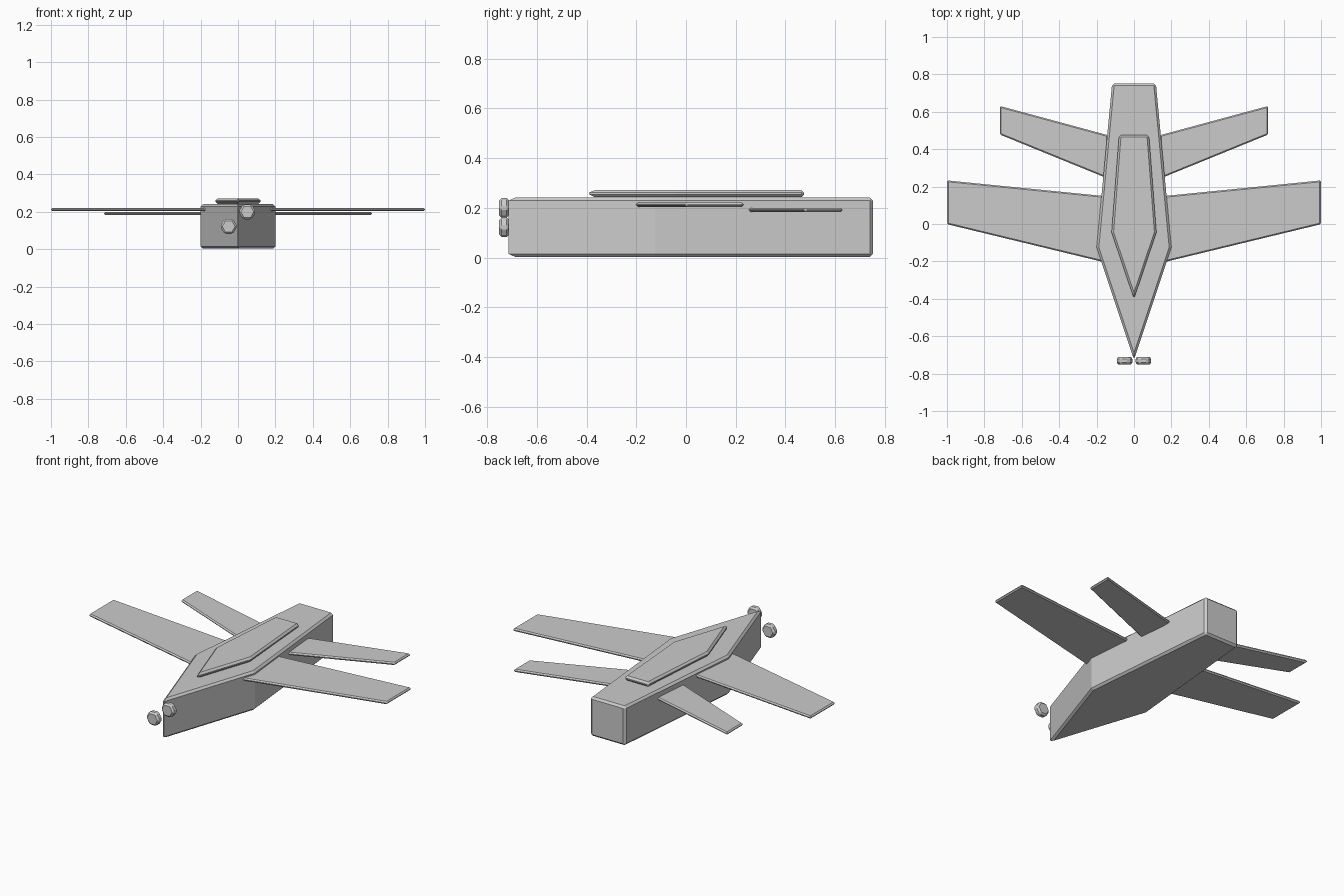
import bpy, bmesh, math

if "Cube" in bpy.data.objects:
    bpy.data.objects.remove(bpy.data.objects["Cube"])


def bevel(obj, width):
    mod = obj.modifiers.new("edge_chamfer", 'BEVEL')
    mod.width = width
    mod.segments = 1
    mod.limit_method = 'ANGLE'
    mod.angle_limit = math.radians(25)


def plate(name, outline, z0, z1, width):
    """Flat outline extruded upwards, with chamfered edges."""
    bm = bmesh.new()
    face = bm.faces.new([bm.verts.new((x, y, z0)) for x, y in outline])
    ext = bmesh.ops.extrude_face_region(bm, geom=[face])
    top = [v for v in ext["geom"] if isinstance(v, bmesh.types.BMVert)]
    bmesh.ops.translate(bm, verts=top, vec=(0, 0, z1 - z0))
    bmesh.ops.recalc_face_normals(bm, faces=bm.faces)
    mesh = bpy.data.meshes.new(name)
    bm.to_mesh(mesh)
    bm.free()
    obj = bpy.data.objects.new(name, mesh)
    bpy.context.collection.objects.link(obj)
    bevel(obj, width)
    return obj


def symmetric(half):
    """Mirror a right-hand half outline; the first point lies on the axis."""
    return half + [(-x, y) for x, y in reversed(half[1:])]


# Fuselage and raised canopy deck
plate("fuselage", symmetric([(0, -0.725), (0.2, -0.125), (0.117, 0.752)]), 0.003, 0.241, 0.012)
plate("canopy", symmetric([(0, -0.40), (0.12, -0.045), (0.08, 0.475)]), 0.243, 0.272, 0.011)

# Swept wings and tailplanes on both sides
wing = [(0.165, -0.203), (1.0, -0.001), (1.0, 0.233), (0.165, 0.15)]
tail = [(0.14, 0.243), (0.717, 0.478), (0.717, 0.631), (0.14, 0.475)]
for side, s in (("right", 1), ("left", -1)):
    plate(side + "_wing", [(s * x, y) for x, y in wing], 0.204, 0.221, 0.007)
    plate(side + "_tailplane", [(s * x, y) for x, y in tail], 0.183, 0.200, 0.007)

# Two hexagonal nose guns at staggered heights
for name, x, z in (("left_nose_gun", -0.05, 0.122), ("right_nose_gun", 0.05, 0.2)):
    bpy.ops.mesh.primitive_cylinder_add(vertices=6, radius=0.046, depth=0.04,
                                        location=(x, -0.731, z),
                                        rotation=(math.pi / 2, 0, math.pi / 2 * 0))
    gun = bpy.context.object
    gun.name = name
    # turn the hexagon so its corners point sideways
    xs = [abs(v.co.x) for v in gun.data.vertices]
    if max(xs) < 0.045:
        for v in gun.data.vertices:
            v.co.x, v.co.y = v.co.y, -v.co.x
    bevel(gun, 0.010)
